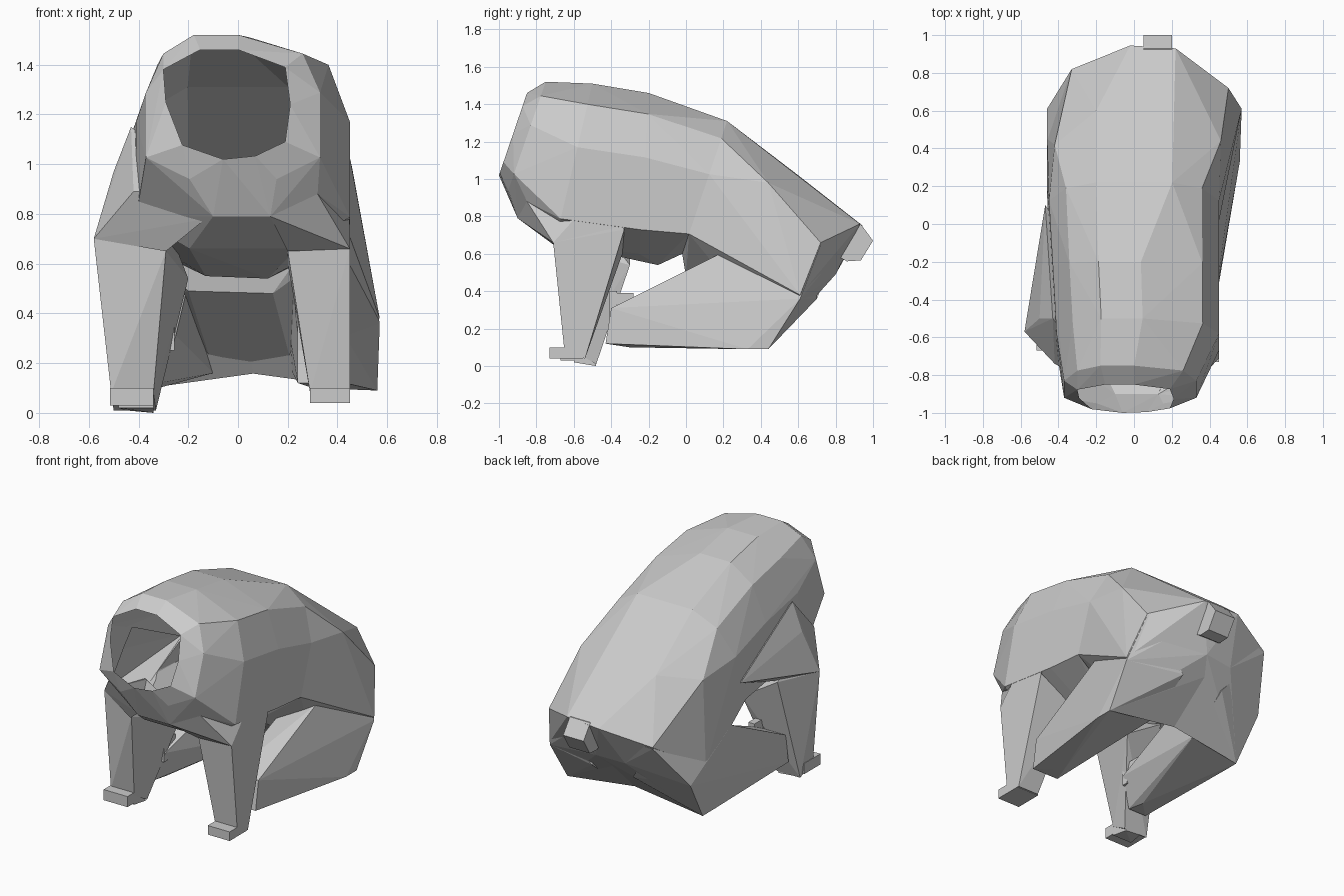
import bpy, bmesh, math

if "Cube" in bpy.data.objects:
    bpy.data.objects.remove(bpy.data.objects["Cube"])

RIM = [(-.42, 1), (.18, 1), (.92, .84), (1, .5), (.92, .16), (.45, .03),
       (-.06, 0), (-.7, .13), (-.96, .52), (-1, .82)]
HALF = [(.45, 1), (.8, .87), (1, .6), (1, .15), (.5, 0)]
FULL = HALF + [(-u, v) for u, v in HALF]
LEAN = [(.06, 1)] + FULL[1:]      # crest leans to the left over the shoulders


def ring(top, bottom, cx, hw, profile=LEAN):
    """Tilted cross-section between a top and a bottom (y, z) point."""
    return [(cx + u * hw, bottom[0] + v * (top[0] - bottom[0]),
             bottom[1] + v * (top[1] - bottom[1])) for u, v in profile]


def hull(name, pts):
    bm = bmesh.new()
    for p in pts:
        bm.verts.new(p)
    bmesh.ops.convex_hull(bm, input=bm.verts)
    loose = [v for v in bm.verts if not v.link_faces]
    bmesh.ops.delete(bm, geom=loose, context='VERTS')
    bmesh.ops.recalc_face_normals(bm, faces=bm.faces)
    bmesh.ops.dissolve_limit(bm, angle_limit=math.radians(1), verts=bm.verts, edges=bm.edges)
    me = bpy.data.meshes.new(name)
    bm.to_mesh(me)
    bm.free()
    ob = bpy.data.objects.new(name, me)
    bpy.context.collection.objects.link(ob)
    return ob


def box(name, x, y, z):
    return hull(name, [(a, b, c) for a in x for b in y for c in z])


# chest and shoulders, ending in the neck rim
waist = ring((.22, 1.31), (-.02, .6), 0, .45, FULL)
chest = (ring((-.85, 1.46), (-1, 1.02), -.045, .255, RIM)
         + ring((-.75, 1.52), (-.95, .94), -.02, .35)
         + [(-.1, -.9, .79), (.13, -.9, .79), (.32, -.85, .88)]
         + ring((-.5, 1.51), (-.7, .66), .02, .43)
         + ring((-.2, 1.46), (-.25, .6), .01, .44) + waist
         + [(-.13, -.15, .55), (.12, -.15, .54)])
body = hull("hollow_body", chest)
parts = []

# back and rump
parts.append(hull("rump", waist + [
    (.46, .44, .98), (-.42, .42, .98), (.2, .6, 1.02), (-.2, .6, 1.02),
    (.5, .72, .66), (-.33, .82, .66), (.22, .93, .76), (-.02, .945, .75),
    (.1, .8, .49), (-.1, .78, .48), (.57, .61, .38), (-.46, .45, .42),
    (.45, .18, .6), (-.46, .18, .6), (.14, .0, .48), (-.2, .0, .49),
    (.22, .45, .18), (-.1, .45, .18)]))

# left shoulder bulge and right shoulder
parts.append(hull("left_shoulder", [
    (-.58, -.57, .7), (-.5, -.5, .97), (-.42, -.74, .89), (-.1, -.92, .9),
    (-.13, -.86, .78), (-.29, -.71, .65), (-.47, .1, .85), (-.43, -.3, .7),
    (-.43, -.5, 1.15), (-.2, -.3, .8)]))
parts.append(hull("right_shoulder", [
    (.45, -.71, .66), (.2, -.71, .65), (.32, -.85, .88), (.13, -.9, .79),
    (.449, -.33, .735), (.448, -.45, .95), (.2, -.35, .7)]))

# haunches: right x, left x, y, z
haunch = [(.43, -.45, -.43, .12), (.43, -.45, -.4, .31), (.45, -.46, .18, .6),
          (.57, -.46, .61, .36), (.56, -.43, .44, .09), (.56, -.43, .33, .09),
          (.24, -.32, -.43, .12), (.24, -.25, -.4, .31), (.22, -.1, .44, .16),
          (.2, -.1, .7, .36), (.22, -.2, .18, .52), (.3, -.32, -.3, .1)]
hip = [(.5, .72, .65), (-.33, .82, .65)]
# front legs: right x, left x, right y, left y, right z, left z
leg = [(.45, -.58, -.71, -.57, .66, .7), (.45, -.46, -.33, -.3, .73, .7),
       (.2, -.29, -.7, -.7, .65, .65), (.2, -.2, -.34, -.3, .6, .54),
       (.44, -.48, -.5, -.5, .9, .9), (.29, -.3, -.5, -.5, .8, .8),
       (.45, -.51, -.65, -.6, .08, .08), (.45, -.5, -.54, -.48, .04, .01),
       (.29, -.34, -.65, -.6, .08, .08), (.3, -.33, -.54, -.48, .04, .01)]
for s in (0, 1):
    side = ("right", "left")[s]
    thigh = [(p[s], p[2], p[3]) for p in haunch]
    parts.append(hull(side + "_haunch", thigh + [hip[s]]))
    # buttock closes the underside between haunch and tail
    parts.append(hull(side + "_buttock", [hip[s], thigh[3], thigh[4], (.22, .45, .18),
                 (-.1, .45, .18), (.1, .8, .49), (-.1, .78, .48), (.1, .93, .74),
                 (.1, .2, .5), (-.1, .2, .5)]))
    parts.append(hull(side + "_front_leg", [(p[s], p[2 + s], p[4 + s]) for p in leg]))
    # front paw and small hind toe
    parts.append(box(side + "_paw", ((.29, .45), (-.515, -.34))[s],
                     ((-.73, -.55), (-.67, -.5))[s], ((.04, .1), (.03, .1))[s]))
    parts.append(box(side + "_toe", ((.24, .29), (-.31, -.255))[s], (-.41, -.37), (.25, .4)))
    parts.append(box(side + "_toe_pad", ((.245, .285), (-.305, -.26))[s], (-.38, -.28), (.33, .39)))

# tail stub
parts.append(hull("tail", [(x, y, z) for x in (.05, .2) for y, z in
                           ((.82, .77), (.93, .765), (1, .67), (.935, .565), (.86, .56), (.7, .65))]))

# lower edge of the left front foot touches the ground
parts.append(hull("heel", [(-.48, -.6, .1), (-.34, -.6, .1), (-.34, -.6, .02),
                           (-.48, -.6, .02), (-.34, -.48, 0), (-.45, -.48, .01),
                           (-.34, -.48, .1), (-.48, -.48, .1)]))

# merge everything into one skin
for p in parts:
    m = body.modifiers.new(p.name, 'BOOLEAN')
    m.operation, m.solver, m.object = 'UNION', 'EXACT', p
deps = bpy.context.evaluated_depsgraph_get()
skin = bpy.data.meshes.new_from_object(body.evaluated_get(deps))
body.modifiers.clear()
body.data = skin
for p in parts:
    bpy.data.objects.remove(p, do_unlink=True)

# open the neck
bm = bmesh.new()
bm.from_mesh(skin)
cap = [f for f in bm.faces if all(
    abs(v.co.y + 1 - (v.co.z - 1.02) * .15 / .44) < 1e-3 and v.co.z > 1 for v in f.verts)]
bmesh.ops.delete(bm, geom=cap, context='FACES')
bm.to_mesh(skin)
bm.free()
